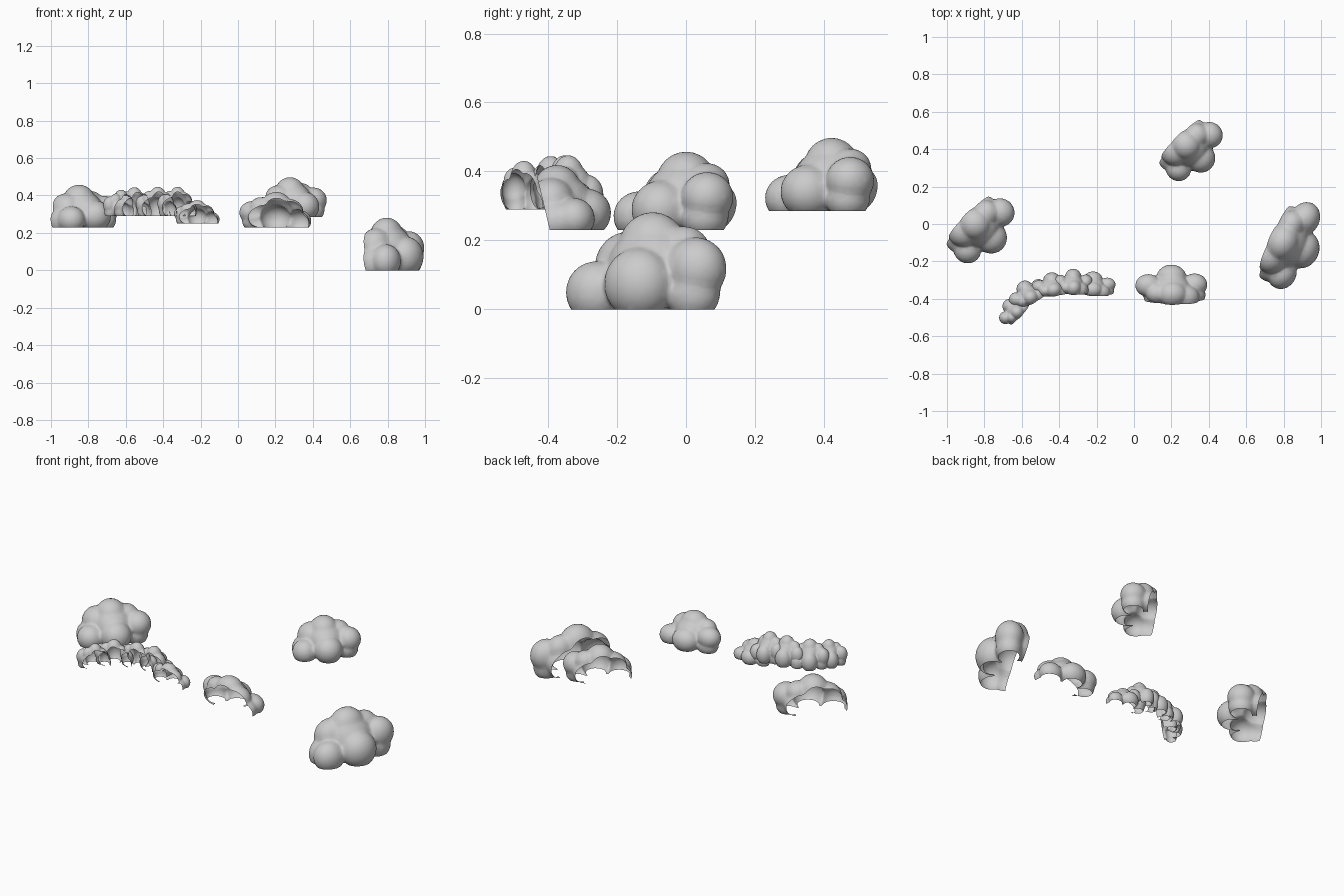
import bpy, bmesh, math
from mathutils import Matrix

if "Cube" in bpy.data.objects:
    bpy.data.objects.remove(bpy.data.objects["Cube"])

# One flat colour for every cloud
grey = bpy.data.materials.new("soft_grey")
grey.diffuse_color = (0.6, 0.6, 0.6, 1)
grey.use_nodes = True
grey.node_tree.nodes["Principled BSDF"].inputs["Base Color"].default_value = grey.diffuse_color

# Overlapping puffs (x, depth, height, radius) that make up one billowy cloud
PUFFS = [
    (0.00, 0.04, 0.08, 0.115),    # core
    (0.005, 0.025, 0.145, 0.083), # crown
    (0.075, 0.005, 0.10, 0.083),  # shoulder
    (0.13, 0.085, 0.04, 0.073),   # low tail
    (0.115, 0.02, 0.03, 0.078),   # low tail, rear
    (0.00, 0.13, 0.06, 0.085),    # front bulge
    (-0.13, 0.08, 0.095, 0.074),  # round end
    (-0.12, 0.08, 0.04, 0.068),   # round end, base
    (-0.08, 0.03, 0.13, 0.065),   # upper end
    (-0.085, 0.01, 0.07, 0.072),  # rear end
]


def cloud_shell():
    """Merge the puffs into one skin, then open it underneath and behind."""
    bm = bmesh.new()
    for x, y, z, r in PUFFS:
        bmesh.ops.create_icosphere(bm, subdivisions=3, radius=r,
                                   matrix=Matrix.Translation((x, y, z)))
    src = bpy.data.meshes.new("puffs")
    bm.to_mesh(src)
    bm.free()
    helper = bpy.data.objects.new("puff_helper", src)
    bpy.context.collection.objects.link(helper)
    rem = helper.modifiers.new("merge", 'REMESH')
    rem.mode = 'VOXEL'
    rem.voxel_size = 0.007
    smo = helper.modifiers.new("soften", 'SMOOTH')
    smo.factor = 0.5
    smo.iterations = 8
    dec = helper.modifiers.new("lighten", 'DECIMATE')
    dec.ratio = 0.25
    dg = bpy.context.evaluated_depsgraph_get()
    mesh = bpy.data.meshes.new_from_object(helper.evaluated_get(dg))
    bpy.data.objects.remove(helper)

    bm = bmesh.new()
    bm.from_mesh(mesh)
    # flat open underside, and an open back leaning outward at the top
    for normal in ((0, 0, 1), (0, 1, 0.24)):
        bmesh.ops.bisect_plane(bm, geom=bm.verts[:] + bm.edges[:] + bm.faces[:],
                               plane_co=(0, 0, 0), plane_no=normal, clear_inner=True)
    for f in bm.faces:
        f.smooth = True
        f.material_index = 0
    bm.to_mesh(mesh)
    bm.free()
    mesh.name = "cloud_shell"
    mesh.materials.clear()
    mesh.materials.append(grey)
    return mesh


shell = cloud_shell()


def cloud(name, loc, facing, scale):
    """Place a shell with its billowy side towards the facing direction."""
    ob = bpy.data.objects.new(name, shell)
    ob.location = loc
    ob.rotation_euler.z = math.atan2(-facing[0], facing[1])
    ob.scale = scale
    bpy.context.collection.objects.link(ob)


# Large separate clouds
cloud("left_cloud", (-0.866, 0.022, 0.23), (0.73, -0.68), (1.02, 1.05, 1))
cloud("right_cloud", (0.773, -0.08, 0.0), (0.914, -0.407), (1.22, 1.07, 1.24))
cloud("rear_cloud", (0.264, 0.443, 0.285), (0.714, -0.7), (0.94, 0.97, 0.935))
cloud("middle_cloud", (0.2, -0.395, 0.23), (0, 1), (0.95, 0.83, 0.83))

# Curved bank of small clouds
BANK = [
    ((-0.618, -0.48, 0.29), (-0.75, 0.66), (0.47, 0.47, 0.62)),
    ((-0.55, -0.405, 0.29), (-0.50, 0.87), (0.53, 0.52, 0.68)),
    ((-0.43, -0.365, 0.29), (-0.15, 0.99), (0.55, 0.50, 0.69)),
    ((-0.325, -0.355, 0.29), (0.0, 1.0), (0.52, 0.54, 0.69)),
    ((-0.222, -0.363, 0.25), (0.05, 1.0), (0.60, 0.51, 0.55)),
]
for i, (loc, facing, scale) in enumerate(BANK):
    cloud(f"bank_cloud_{i + 1}", loc, facing, scale)
